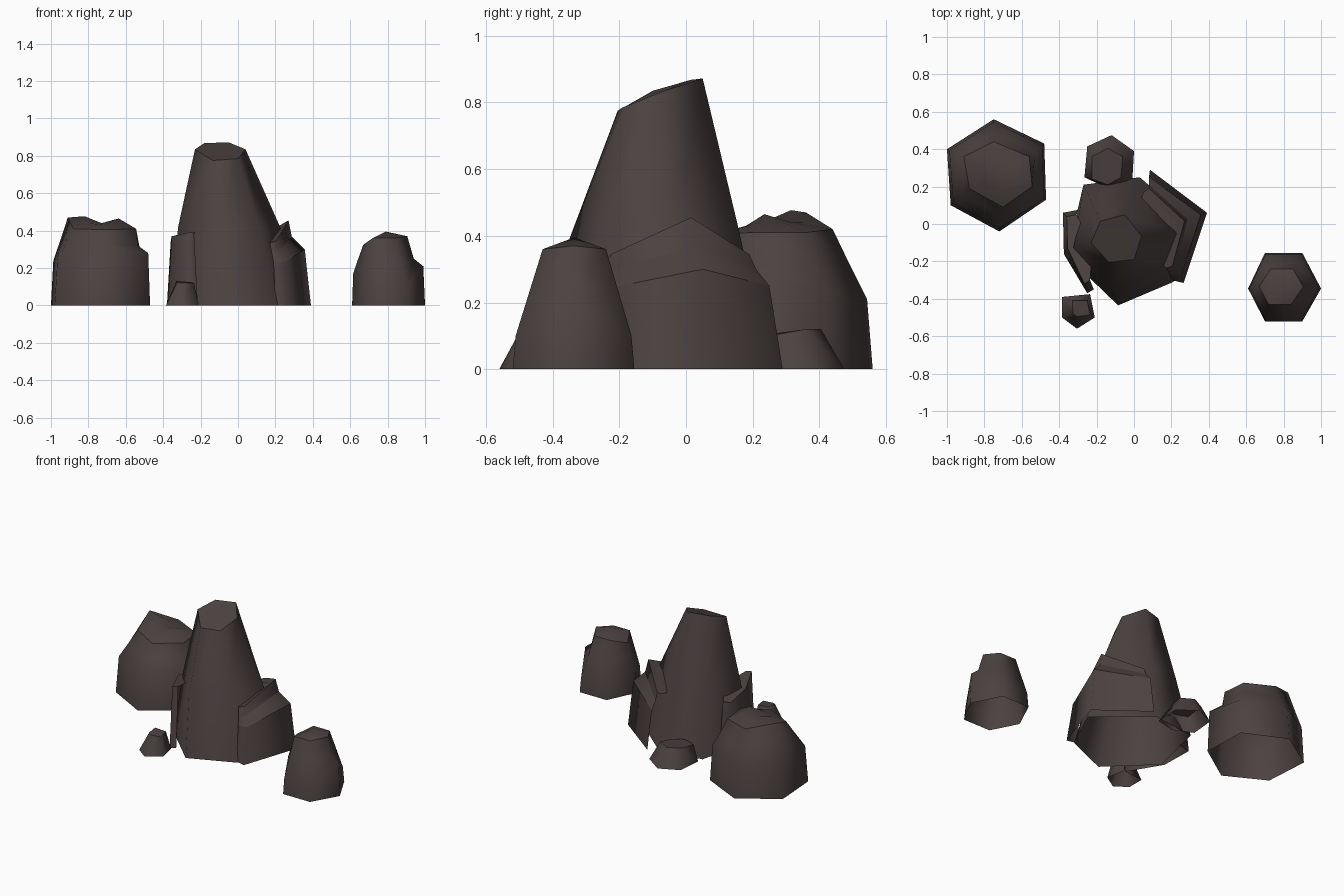
import bpy, bmesh

if "Cube" in bpy.data.objects:
    bpy.data.objects.remove(bpy.data.objects["Cube"])

stone = bpy.data.materials.new("dark_brown_stone")
stone.diffuse_color = (0.072, 0.054, 0.053, 1)
stone.use_nodes = True
stone.node_tree.nodes["Principled BSDF"].inputs["Base Color"].default_value = stone.diffuse_color


def lerp(a, b, t):
    return tuple(p + (q - p) * t for p, q in zip(a, b))


def at(points, z):
    """Lift 2D points to heights z (one number or one per point)."""
    zs = z if isinstance(z, (list, tuple)) else [z] * len(points)
    return [(x, y, h) for (x, y), h in zip(points, zs)]


def blend(a, b, t, zs):
    """Ring between two rings, with its own heights."""
    return at([lerp(p[:2], q[:2], t) for p, q in zip(a, b)], zs)


def rock(name, rings, apex=None, sharp=(-1,), buried=()):
    """Loft rings into a rock open underneath, smooth except at the sharp rings.
    Sides listed in buried lie inside a neighbour and are left out."""
    bm = bmesh.new()
    loops = [[bm.verts.new(p) for p in r] for r in rings]
    n = len(loops[0])
    for lo, hi in zip(loops, loops[1:]):
        for i in range(n):
            if i not in buried:
                j = (i + 1) % n
                bm.faces.new((lo[i], lo[j], hi[j], hi[i]))
    if apex:
        tip = bm.verts.new(apex)
        for i in range(n):
            bm.faces.new((loops[-1][i], loops[-1][(i + 1) % n], tip))
    else:
        bm.faces.new(loops[-1])
    bmesh.ops.recalc_face_normals(bm, faces=bm.faces)
    for f in bm.faces:
        f.smooth = True
    for k in sharp:
        for i in range(n):
            e = bm.edges.get((loops[k][i], loops[k][(i + 1) % n]))
            if e:
                e.smooth = False
    me = bpy.data.meshes.new(name)
    bm.to_mesh(me)
    bm.free()
    me.materials.append(stone)
    ob = bpy.data.objects.new(name, me)
    bpy.context.collection.objects.link(ob)


# Central tall spire with a slanted top
base = at([(-.36, -.17), (-.085, -.435), (.21, -.31), (.35, -.02), (.03, .25), (-.27, .21)], 0)
top = at([(-.23, -.10), (-.135, -.205), (0, -.19), (.04, -.065), (-.05, .05), (-.18, .015)],
         [.835, .775, .785, .835, .872, .868])
mid = blend(base, top, .46, .42)
mid[0] = (-.32, -.12, .42)
mid[1] = (-.12, -.35, .39)
mid[3] = (.225, -.05, .42)
rock("central_spire", [base, mid, top])

# Stepped, ridged shoulder on the right of the spire
rock("right_shoulder", [
    at([(.085, .29), (.39, .06), (.265, -.315), (.20, -.30), (-.02, -.03)], 0),
    at([(.08, .25), (.357, .05), (.255, -.27), (.19, -.27), (-.02, -.03)], [.25, .30, .235, .23, .3]),
    at([(.08, .21), (.287, .025), (.22, -.245), (.18, -.25), (-.02, -.03)], [.30, .37, .29, .28, .35]),
    at([(.08, .19), (.27, .015), (.205, -.225), (.17, -.235), (-.02, -.03)], [.345, .455, .345, .335, .37]),
    at([(.05, .17), (.225, .015), (.17, -.21), (.15, -.21), (-.02, -.03)], [.34, .42, .335, .33, .36]),
], sharp=(1, 2, 3, 4), buried=(3, 4))

# Thin slab leaning on the left of the spire
rock("left_slab", [
    at([(-.38, .06), (-.375, -.16), (-.25, -.37), (-.215, -.35), (-.20, -.1), (-.30, .075)], 0),
    at([(-.36, .04), (-.355, -.13), (-.265, -.32), (-.235, -.30), (-.22, -.1), (-.31, .05)],
       [.34, .37, .39, .39, .38, .34]),
], buried=(3, 4))

# Large separate boulder on the left, with a notched crown
base = at([(-1, .40), (-.75, .56), (-.48, .43), (-.47, .13), (-.72, -.04), (-.98, .10)], 0)
rim = at([(-.91, .36), (-.75, .44), (-.56, .36), (-.545, .20), (-.70, .09), (-.88, .19)],
         [.47, .42, .41, .41, .405, .41])
belly = blend(base, rim, .14, [.24, .21, .24, .28, .22, .24])
belly[3] = (-.48, .135, .28)
step = blend(base, rim, .6, [.36, .32, .32, .34, .32, .33])
step[3] = (-.535, .19, .32)
crown = blend(rim, [(-.73, .27)] * 6, .5, [.477, .44, .44, .465, .43, .44])
rock("left_boulder", [base, belly, step, rim, crown], (-.73, .27, .44), sharp=(3,))

# Smaller separate boulder on the right
base = at([(.61, -.345), (.70, -.52), (.90, -.52), (1, -.345), (.90, -.155), (.70, -.155)], 0)
rim = at([(.67, -.335), (.72, -.43), (.84, -.43), (.905, -.335), (.85, -.24), (.73, -.24)],
         [.325, .36, .36, .37, .36, .36])
belly = blend(base, rim, .1, [.17, .1, .1, .21, .1, .1])
step = blend(base, rim, .55, [.25, .23, .23, .25, .23, .23])
step[3] = (.94, -.34, .25)
rock("right_boulder", [base, belly, step, rim], (.79, -.335, .395))

# Small pebble at the front
rock("front_pebble", [
    at([(-.385, -.39), (-.385, -.50), (-.305, -.56), (-.21, -.50), (-.235, -.375)], 0),
    at([(-.33, -.41), (-.325, -.48), (-.305, -.495), (-.235, -.485), (-.25, -.41)], [.13, .125, .12, .12, .125]),
])

# Small pebble at the back
rock("back_pebble", [
    at([(-.12, .475), (0, .39), (-.01, .22), (-.14, .19), (-.265, .25), (-.25, .415)], 0),
    at([(-.14, .405), (-.06, .36), (-.07, .25), (-.14, .21), (-.225, .24), (-.225, .36)],
       [.12, .12, .1, .1, .1, .12]),
])
